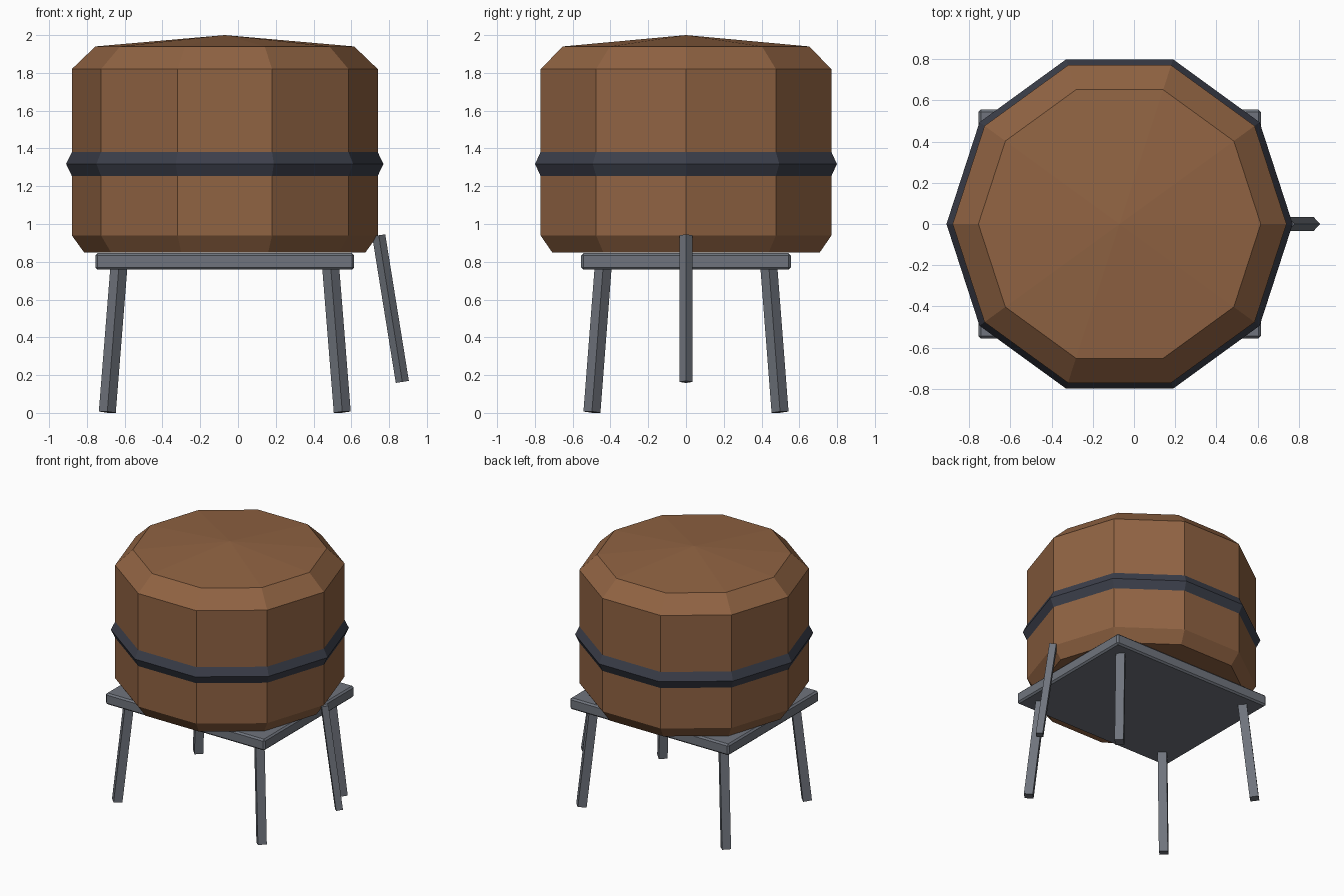
import bpy, bmesh
from math import cos, sin, tau
from mathutils import Vector

if "Cube" in bpy.data.objects:
    bpy.data.objects.remove(bpy.data.objects["Cube"])

CX = -0.07   # axis of the tank and its stand
SIDES = 10


def material(name, rgb):
    m = bpy.data.materials.new(name)
    m.diffuse_color = (*rgb, 1)
    m.use_nodes = True
    m.node_tree.nodes["Principled BSDF"].inputs["Base Color"].default_value = m.diffuse_color
    return m


wood = material("wood", (0.28, 0.125, 0.055))
dark_iron = material("dark_iron", (0.045, 0.05, 0.07))
metal = material("metal", (0.16, 0.175, 0.205))


def finish(name, bm, mat):
    bmesh.ops.recalc_face_normals(bm, faces=bm.faces)
    me = bpy.data.meshes.new(name)
    bm.to_mesh(me)
    bm.free()
    me.materials.append(mat)
    ob = bpy.data.objects.new(name, me)
    bpy.context.collection.objects.link(ob)
    return ob


def lathe(name, profile, mat, closed=False):
    """Turn a (radius, z) profile into a ten-sided solid; radius 0 makes a point."""
    bm = bmesh.new()
    rings = []
    for r, z in profile:
        if r == 0:
            rings.append([bm.verts.new((CX, 0, z))] * SIDES)
        else:
            rings.append([bm.verts.new((CX + r * cos(tau * i / SIDES), r * sin(tau * i / SIDES), z))
                          for i in range(SIDES)])
    pairs = list(zip(rings, rings[1:]))
    if closed:
        pairs.append((rings[-1], rings[0]))
    for a, b in pairs:
        for i in range(SIDES):
            j = (i + 1) % SIDES
            bm.faces.new(list(dict.fromkeys((a[i], a[j], b[j], b[i]))))
    return finish(name, bm, mat)


def strut(name, start, end, radius, mat):
    """Four-sided rod between two points, corners facing x and y."""
    a, b = Vector(start), Vector(end)
    turn = Vector((0, 0, 1)).rotation_difference(b - a)
    bm = bmesh.new()
    ends = [[bm.verts.new(p + turn @ Vector((radius * cos(tau * i / 4), radius * sin(tau * i / 4), 0)))
             for i in range(4)] for p in (a, b)]
    for i in range(4):
        j = (i + 1) % 4
        bm.faces.new((ends[0][i], ends[0][j], ends[1][j], ends[1][i]))
    for ring in ends:
        bm.faces.new(ring)
    return finish(name, bm, mat)


# Tank with chamfered ends and a shallow conical lid
lathe("tank", [(0, 0.85), (0.745, 0.85), (0.81, 0.94), (0.81, 1.82), (0.685, 1.94), (0, 2.0)], wood)

# Hoop around the middle
lathe("hoop", [(0.81, 1.255), (0.84, 1.318), (0.81, 1.38), (0.78, 1.318)], dark_iron, closed=True)

# Platform with softened edges
bm = bmesh.new()
bmesh.ops.create_cube(bm, size=1)
bmesh.ops.scale(bm, vec=(1.37, 1.11, 0.088), verts=bm.verts)
bmesh.ops.translate(bm, vec=(CX, 0, 0.802), verts=bm.verts)
bmesh.ops.bevel(bm, geom=bm.edges[:], offset=0.012, segments=1, affect='EDGES')
finish("platform", bm, metal)

# Splayed legs
for sx, side in ((-1, "left"), (1, "right")):
    for sy, end in ((-1, "front"), (1, "back")):
        strut(f"{end}_{side}_leg", (CX + sx * 0.622, sy * 0.498, 0.004),
              (CX + sx * 0.56, sy * 0.438, 0.78), 0.045, metal)

# Drain pipe leaning off the right side
strut("drain_pipe", (0.87, 0, 0.164), (0.745, 0, 0.94), 0.035, metal)
